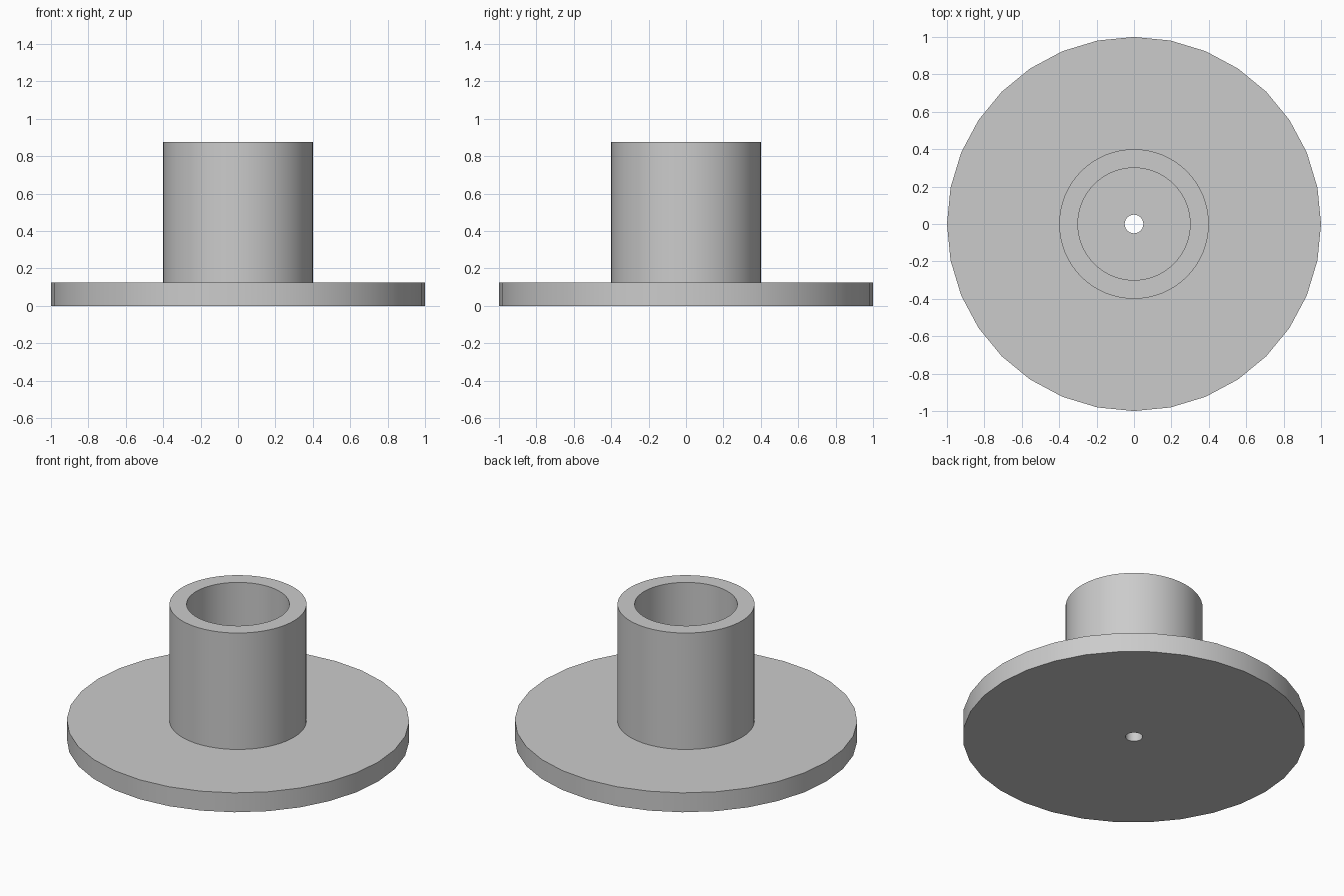
import bpy, bmesh
from math import cos, sin, pi, radians

cube = bpy.data.objects.get("Cube")
if cube:
    bpy.data.objects.remove(cube, do_unlink=True)

# Single grey material
GREY = (0.6, 0.6, 0.6, 1.0)
grey = bpy.data.materials.new("plain grey")
grey.use_nodes = True
grey.diffuse_color = GREY
grey.node_tree.nodes["Principled BSDF"].inputs["Base Color"].default_value = GREY


def ring(name, inner, outer, bottom, top, sides):
    """Turn a rectangular section around z to make a hollow cylinder."""
    section = [(inner, bottom), (outer, bottom), (outer, top), (inner, top)]
    bm = bmesh.new()
    loops = []
    for i in range(sides):
        a = 2 * pi * i / sides
        loops.append([bm.verts.new((r * cos(a), r * sin(a), z)) for r, z in section])
    for i, here in enumerate(loops):
        after = loops[(i + 1) % sides]
        for j in range(len(section)):
            k = (j + 1) % len(section)
            bm.faces.new((here[j], after[j], after[k], here[k]))
    bmesh.ops.recalc_face_normals(bm, faces=bm.faces)
    mesh = bpy.data.meshes.new(name)
    bm.to_mesh(mesh)
    bm.free()
    mesh.materials.append(grey)
    obj = bpy.data.objects.new(name, mesh)
    bpy.context.collection.objects.link(obj)
    bpy.ops.object.select_all(action="DESELECT")
    obj.select_set(True)
    bpy.context.view_layer.objects.active = obj
    bpy.ops.object.shade_smooth_by_angle(angle=radians(30))
    return obj


# Round base plate with a small central hole
ring("base_flange", 0.05, 1.0, 0.0, 0.125, 32)
# Hollow hub standing on the plate
ring("hub_tube", 0.3, 0.4, 0.125, 0.875, 64)
